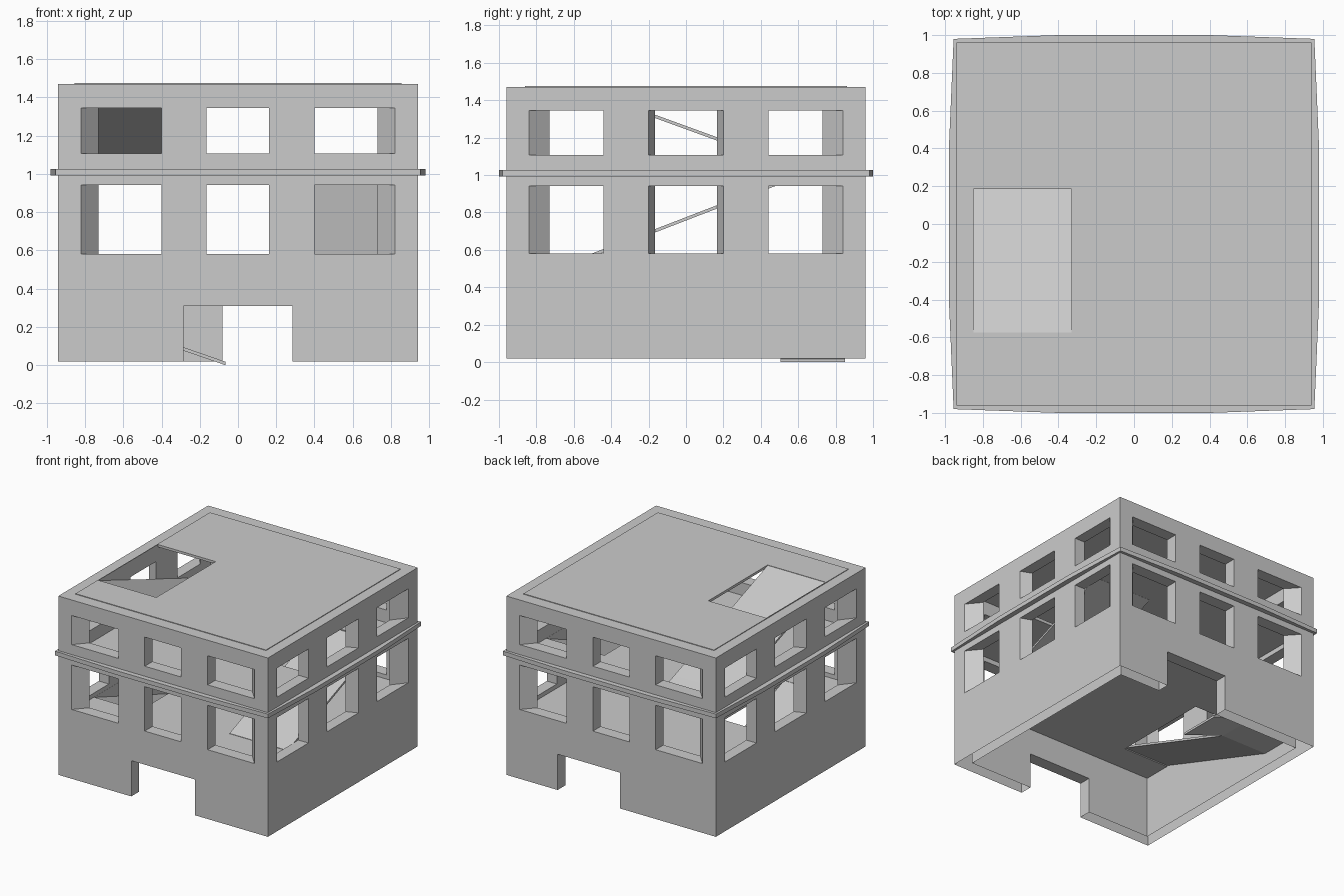
import bpy, bmesh
from mathutils import Vector

if "Cube" in bpy.data.objects:
    bpy.data.objects.remove(bpy.data.objects["Cube"])

def finish(name, bm, fix=True):
    bmesh.ops.remove_doubles(bm, verts=bm.verts, dist=0.0005)
    if fix:
        bmesh.ops.recalc_face_normals(bm, faces=bm.faces)
    me = bpy.data.meshes.new(name)
    bm.to_mesh(me)
    bm.free()
    ob = bpy.data.objects.new(name, me)
    bpy.context.collection.objects.link(ob)
    return ob

OX, OY, IX, IY = 0.94, 0.96, 0.85, 0.86
ZS = [0.02, 0.31, 0.582, 0.942, 1.108, 1.344, 1.47]

def wall(name, outer, inner, windows, door, place):
    """Two wall skins with splayed openings; place(u, depth, z) -> position."""
    bm = bmesh.new()
    n = len(outer) - 1

    def is_open(i, k):
        if not 0 <= i < n:
            return False
        mid = (outer[i] + outer[i + 1]) / 2
        if k in (2, 4):
            return any(a < mid < b for a, b in windows)
        return k == 0 and door is not None and door[0] < mid < door[1]

    def p(i, k, d):
        return place((inner if d else outer)[i], d, ZS[k])

    def quad(pts, toward):
        pts = [Vector(q) for q in pts]
        if (pts[1] - pts[0]).cross(pts[2] - pts[0]).dot(toward) < 0:
            pts.reverse()
        bm.faces.new([bm.verts.new(q) for q in pts])

    out = Vector(place(0, 0, 0)) - Vector(place(0, 1, 0))
    along = Vector(place(1, 0, 0)) - Vector(place(0, 0, 0))
    up = Vector((0, 0, 1))
    for i in range(n):
        for k in range(6):
            if is_open(i, k):
                # reveals around the opening
                for ii, j, s in ((i, i - 1, 1), (i + 1, i + 1, -1)):
                    if not is_open(j, k):
                        quad([p(ii, k, 0), p(ii, k + 1, 0), p(ii, k + 1, 1), p(ii, k, 1)], along * s)
                for kk, s in ((k, 1), (k + 1, -1)):
                    if kk:
                        quad([p(i, kk, 0), p(i + 1, kk, 0), p(i + 1, kk, 1), p(i, kk, 1)], up * s)
            else:
                for d in (0, 1):
                    quad([p(i, k, d), p(i + 1, k, d), p(i + 1, k + 1, d), p(i, k + 1, d)],
                         -out if d else out)
        # parapet top
        quad([p(i, 6, 0), p(i + 1, 6, 0), p(i + 1, 6, 1), p(i, 6, 1)], up)
    return finish(name, bm, False)

def splay(us, table):
    return [table.get(u, u) for u in us]

# outer walls
tx = {-OX: -IX, OX: IX, -0.82: -0.73, 0.82: 0.73}
ty = {-OY: -IY, OY: IY, -0.84: -0.73, 0.84: 0.73, -0.2: -0.165, 0.2: 0.165}
wx = [(-0.82, -0.40), (-0.165, 0.163), (0.40, 0.82)]
wy = [(-0.84, -0.44), (-0.2, 0.2), (0.44, 0.84)]
side = [-OY, -0.84, -0.44, -0.2, 0.2, 0.44, 0.84, OY]
for label, s, door in (("front", -1, (-0.285, 0.285)), ("back", 1, (-0.08, 0.48))):
    us = sorted([-OX, OX, *door] + [u for w in wx for u in w])
    wall(label + "_wall", us, splay(us, tx), wx, door,
         lambda u, d, z, s=s: (u, s * (IY if d else OY), z))
for label, s in (("left", -1), ("right", 1)):
    wall(label + "_wall", side, splay(side, ty), wy, None,
         lambda u, d, z, s=s: (s * (IX if d else OX), u, z))

# floors and roof, each with a stair opening
def slab(name, z0, z1, hole):
    bm = bmesh.new()
    x0, x1, y0, y1 = hole
    xs, ys = [-0.855, x0, x1, 0.855], [-0.862, y0, y1, 0.862]
    for i in range(3):
        for j in range(3):
            if (i, j) != (1, 1):
                bm.faces.new([bm.verts.new((x, y, z0)) for x, y in (
                    (xs[i], ys[j]), (xs[i + 1], ys[j]),
                    (xs[i + 1], ys[j + 1]), (xs[i], ys[j + 1]))])
    bmesh.ops.remove_doubles(bm, verts=bm.verts, dist=0.0005)
    r = bmesh.ops.extrude_face_region(bm, geom=bm.faces[:], use_keep_orig=True)
    for v in r["geom"]:
        if isinstance(v, bmesh.types.BMVert):
            v.co.z = z1
    return finish(name, bm)

slab("first_floor", 0.52, 0.548, (-0.849, -0.44, -0.63, 0.19))
slab("second_floor", 0.98, 1.005, (0.33, 0.849, -0.19, 0.575))
slab("roof", 1.455, 1.475, (-0.849, -0.33, -0.575, 0.185))

# stair ramps: a side profile pushed across the width
def ramp(name, profile, a, b, axis):
    bm = bmesh.new()
    pts = profile + [(u, z - 0.018) for u, z in reversed(profile)]
    pts = [(u, max(z, 0)) for u, z in pts]
    pos = lambda u, w, z: (u, w, z) if axis == "x" else (w, u, z)
    r0 = [bm.verts.new(pos(u, a, z)) for u, z in pts]
    r1 = [bm.verts.new(pos(u, b, z)) for u, z in pts]
    bm.faces.new(r0)
    bm.faces.new(r1)
    for i in range(len(pts)):
        j = (i + 1) % len(pts)
        bm.faces.new((r0[i], r0[j], r1[j], r1[i]))
    return finish(name, bm)

ramp("entry_ramp_and_landing", [(-0.065, 0.018), (-0.44, 0.148), (-0.85, 0.148)], 0.505, 0.85, "x")
ramp("entry_upper_ramp", [(0.505, 0.148), (-0.63, 0.546)], -0.85, -0.44, "y")
ramp("middle_ramp", [(-0.58, 0.551), (0.575, 0.997)], 0.33, 0.85, "y")
ramp("roof_ramp", [(-0.575, 1.472), (0.62, 1.037), (0.71, 1.005)], -0.85, -0.33, "y")

# slightly bowed string course between the storeys
bm = bmesh.new()
quarter = [(0.98, 0.4), (0.955, 0.98), (0.4, 1.0)]
outline = (quarter + [(-x, y) for x, y in reversed(quarter)]
           + [(-x, -y) for x, y in quarter] + [(x, -y) for x, y in reversed(quarter)])
rings = []
for inset, z in ((1, 0.993), (0, 0.993), (0, 1.027), (1, 1.027)):
    rings.append([bm.verts.new((max(-0.935, min(0.935, x)), max(-0.955, min(0.955, y)), z)
                               if inset else (x, y, z)) for x, y in outline])
for k in range(4):
    for i in range(12):
        j = (i + 1) % 12
        a, b = rings[k], rings[(k + 1) % 4]
        bm.faces.new((a[i], a[j], b[j], b[i]))
finish("string_course", bm)
